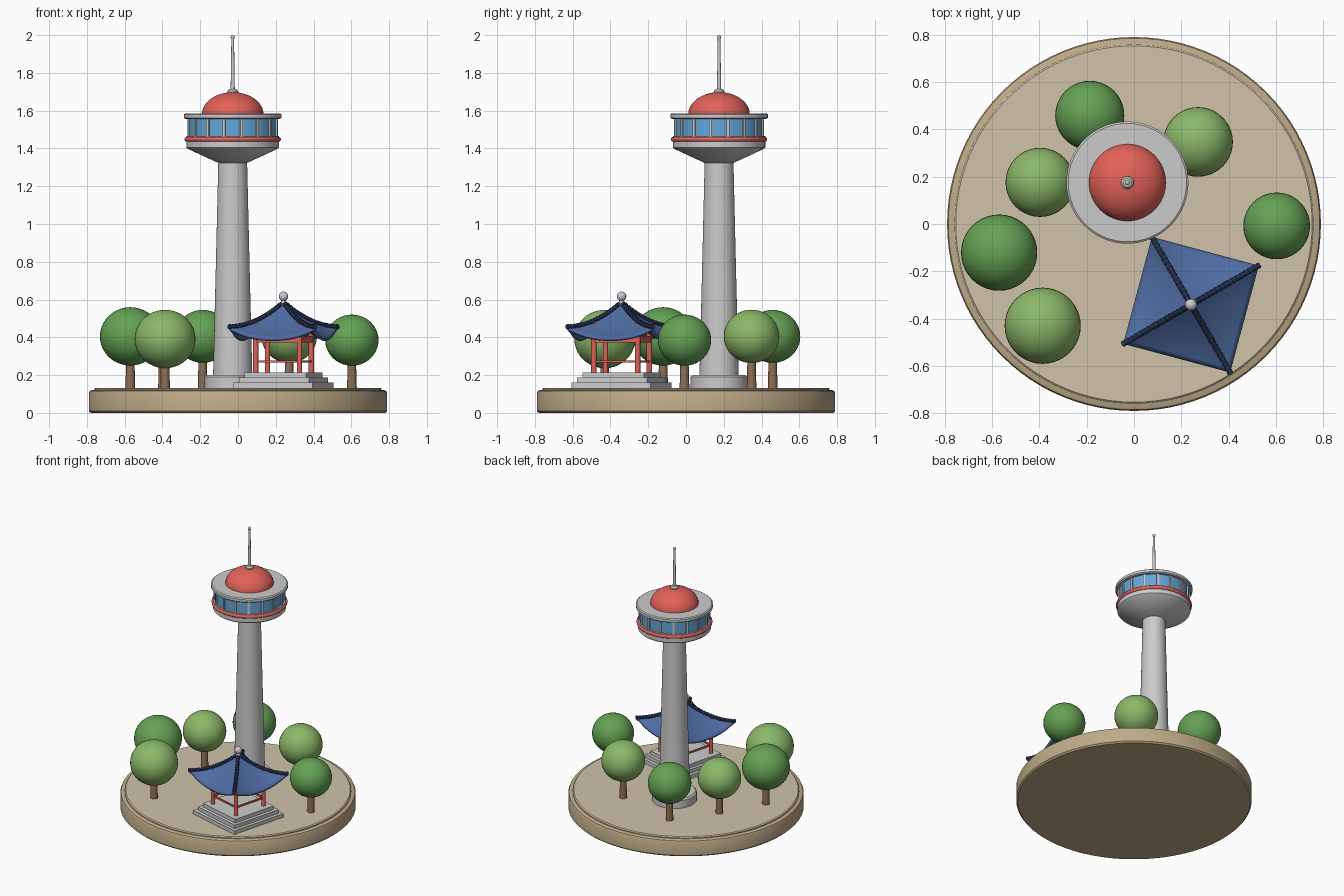
import bpy, bmesh
from math import sin, cos, pi, radians
from mathutils import Vector, Matrix

if "Cube" in bpy.data.objects:
    bpy.data.objects.remove(bpy.data.objects["Cube"])


def mat(name, r, g, b):
    m = bpy.data.materials.new(name)
    m.diffuse_color = (r, g, b, 1)
    m.use_nodes = True
    m.node_tree.nodes["Principled BSDF"].inputs["Base Color"].default_value = m.diffuse_color
    return m


SAND = mat("sand", 0.62, 0.54, 0.40)
RIM = mat("rim", 0.52, 0.41, 0.25)
RED = mat("red", 0.76, 0.12, 0.10)
GLASS = mat("glass", 0.13, 0.38, 0.68)
ROOF = mat("roof_blue", 0.08, 0.15, 0.37)
RIDGE = mat("ridge_blue", 0.03, 0.05, 0.13)
BARK = mat("bark", 0.27, 0.16, 0.09)
LEAF = [mat("leaf_dark", 0.13, 0.36, 0.09), mat("leaf_light", 0.26, 0.48, 0.14)]


def finish(name, bm, material=None, smooth=True):
    me = bpy.data.meshes.new(name)
    bm.to_mesh(me)
    bm.free()
    ob = bpy.data.objects.new(name, me)
    bpy.context.collection.objects.link(ob)
    if material:
        me.materials.append(material)
    if smooth:
        bpy.ops.object.select_all(action='DESELECT')
        ob.select_set(True)
        bpy.context.view_layer.objects.active = ob
        bpy.ops.object.shade_smooth_by_angle(angle=radians(35))
    return ob


def lathe(name, profile, at=(0, 0), material=None, n=64):
    """Revolve (radius, z) points, bottom to top; the ends are capped."""
    bm = bmesh.new()
    rings = [[bm.verts.new((at[0] + r * cos(2 * pi * i / n), at[1] + r * sin(2 * pi * i / n), z))
              for i in range(n)] for r, z in profile]
    for a, b in zip(rings, rings[1:]):
        for i in range(n):
            j = (i + 1) % n
            bm.faces.new((a[i], a[j], b[j], b[i]))
    bm.faces.new(rings[0][::-1])
    bm.faces.new(rings[-1])
    return finish(name, bm, material)


def ball(name, at, r, material=None, squash=1.0, seg=32):
    bm = bmesh.new()
    bmesh.ops.create_uvsphere(bm, u_segments=seg, v_segments=seg // 2, radius=r,
                              matrix=Matrix.Translation(at) @ Matrix.Diagonal((1, 1, squash, 1)))
    return finish(name, bm, material)


def add_box(bm, at, size, angle=0.0):
    bmesh.ops.create_cube(bm, size=1, matrix=Matrix.Translation(at) @ Matrix.Rotation(angle, 4, 'Z')
                          @ Matrix.Diagonal((*size, 1)))


def add_rod(bm, a, b, r, n=12):
    a, b = Vector(a), Vector(b)
    d = b - a
    bmesh.ops.create_cone(bm, cap_ends=True, segments=n, radius1=r, radius2=r, depth=d.length,
                          matrix=Matrix.Translation((a + b) / 2)
                          @ d.to_track_quat('Z', 'Y').to_matrix().to_4x4())


# Round base
lathe("base", [(0.78, 0), (0.79, 0.01), (0.79, 0.105), (0.785, 0.115), (0.775, 0.12)],
      material=RIM, n=96)
lathe("plaza", [(0.76, 0.11), (0.76, 0.127), (0.753, 0.133)], material=SAND, n=96)

# Observation tower
T = (-0.028, 0.175)
lathe("tower_plinth", [(0.15, 0.125), (0.15, 0.19), (0.14, 0.2)], T)
lathe("tower_shaft", [(0.104, 0.19), (0.09, 0.75), (0.076, 1.34)], T)
lathe("pod_flare", [(0.076, 1.323), (0.238, 1.398), (0.245, 1.405), (0.245, 1.465)], T)
lathe("pod_glass", [(0.234, 1.46), (0.234, 1.56)], T, GLASS)
lathe("pod_roof", [(0.25, 1.556), (0.258, 1.562), (0.258, 1.58), (0.25, 1.586)], T)
lathe("antenna_collar", [(0.027, 1.685), (0.027, 1.705), (0.018, 1.716)], T, n=24)
lathe("antenna_mast", [(0.011, 1.71), (0.007, 1.99)], T, n=16)
ball("antenna_tip", (*T, 1.989), 0.011, seg=16)
ring = [(0.242 + 0.013 * cos(a), 1.448 + 0.013 * sin(a))
        for a in [-pi / 2 + pi * k / 8 for k in range(9)]]
lathe("pod_red_ring", ring, T, RED)
dome = [(0.163 * cos(k * pi / 24), 1.58 + 0.118 * sin(k * pi / 24)) for k in range(12)]
lathe("tower_dome", dome + [(0.002, 1.698)], T, RED)
bm = bmesh.new()
for k in range(16):
    a = 2 * pi * (k + 0.5) / 16
    add_box(bm, (T[0] + 0.234 * cos(a), T[1] + 0.234 * sin(a), 1.51), (0.016, 0.014, 0.1), a)
finish("window_mullions", bm, smooth=False)

# Pavilion, turned 15 degrees
P = Vector((0.241, -0.341, 0))
TURN = radians(-15)
H = 0.234


def pav(x, y, z, k=0):
    return P + Matrix.Rotation(TURN + k * pi / 2, 3, 'Z') @ Vector((x, y, z))


for i, half in enumerate((0.216, 0.192, 0.168)):
    bm = bmesh.new()
    z0, z1 = (0.125 if i == 0 else 0.133 + 0.027 * i), 0.16 + 0.027 * i
    add_box(bm, pav(0, 0, (z0 + z1) / 2), (2 * half, 2 * half, z1 - z0), TURN)
    finish(f"stone_step_{i + 1}", bm, smooth=False)

C = 0.12
cols, beams, rails = bmesh.new(), bmesh.new(), bmesh.new()
for k in range(4):
    add_rod(cols, pav(C, C, 0.21, k), pav(C, C, 0.48, k), 0.014, 16)
    add_box(beams, pav(C, 0, 0.39, k), (0.02, 2 * C, 0.035), TURN + k * pi / 2)
    add_box(rails, pav(C, 0, 0.272, k), (0.011, 2 * C, 0.012), TURN + k * pi / 2)
finish("pavilion_columns", cols, RED)
finish("pavilion_beams", beams, RED, False)
finish("pavilion_rails", rails, RED, False)


# Swept roof with lifted corners
def roof_z(t, u):
    return 0.585 - 0.26 * t + 0.07 * t * t + 0.058 * t * t * abs(u) ** 2.3


bm = bmesh.new()
NT, NU = 12, 16
for k in range(4):
    grid = []
    for i in range(NT + 1):
        t = 0.03 + 0.97 * i / NT
        us = [2 * j / NU - 1 for j in range(NU + 1)]
        grid.append([bm.verts.new(pav(H * t, H * t * u, roof_z(t, u), k)) for u in us])
    for a, b in zip(grid, grid[1:]):
        for j in range(NU):
            bm.faces.new((a[j], b[j], b[j + 1], a[j + 1]))
bmesh.ops.remove_doubles(bm, verts=bm.verts, dist=1e-4)
roof = finish("pavilion_roof", bm, ROOF)
sol = roof.modifiers.new("thickness", 'SOLIDIFY')
sol.thickness, sol.offset = 0.016, -1

# Tiled corner ridges: overlapping short rods
bm = bmesh.new()
N = 16
for k in range(4):
    pts = [pav(H * t, H * t, roof_z(t, 1) + 0.003, k) for t in [0.04 + 0.98 * i / N for i in range(N + 1)]]
    for i, (a, b) in enumerate(zip(pts, pts[1:])):
        add_rod(bm, a, b, 0.011, 10)
        add_rod(bm, a.lerp(b, 0.25), a.lerp(b, 0.8), 0.0135, 10)
finish("roof_ridges", bm, RIDGE)
lathe("finial_neck", [(0.018, 0.565), (0.012, 0.605)], P[:2], n=20)
ball("finial_ball", (P.x, P.y, 0.617), 0.025)

# Trees: x, y, crown height, crown radius, leaf tone
trees = [(-0.187, 0.459, 0.405, 0.146, 0), (0.271, 0.347, 0.405, 0.147, 1),
         (-0.397, 0.176, 0.39, 0.146, 1), (-0.570, -0.121, 0.405, 0.161, 0),
         (-0.386, -0.430, 0.391, 0.161, 1), (0.603, -0.008, 0.385, 0.141, 0)]
for i, (x, y, z, r, tone) in enumerate(trees):
    lathe(f"tree_trunk_{i + 1}", [(0.026, 0.125), (0.02, z - 0.05)], (x, y), BARK, 16)
    ball(f"tree_crown_{i + 1}", (x, y, z), r, LEAF[tone], 0.96, 40)
